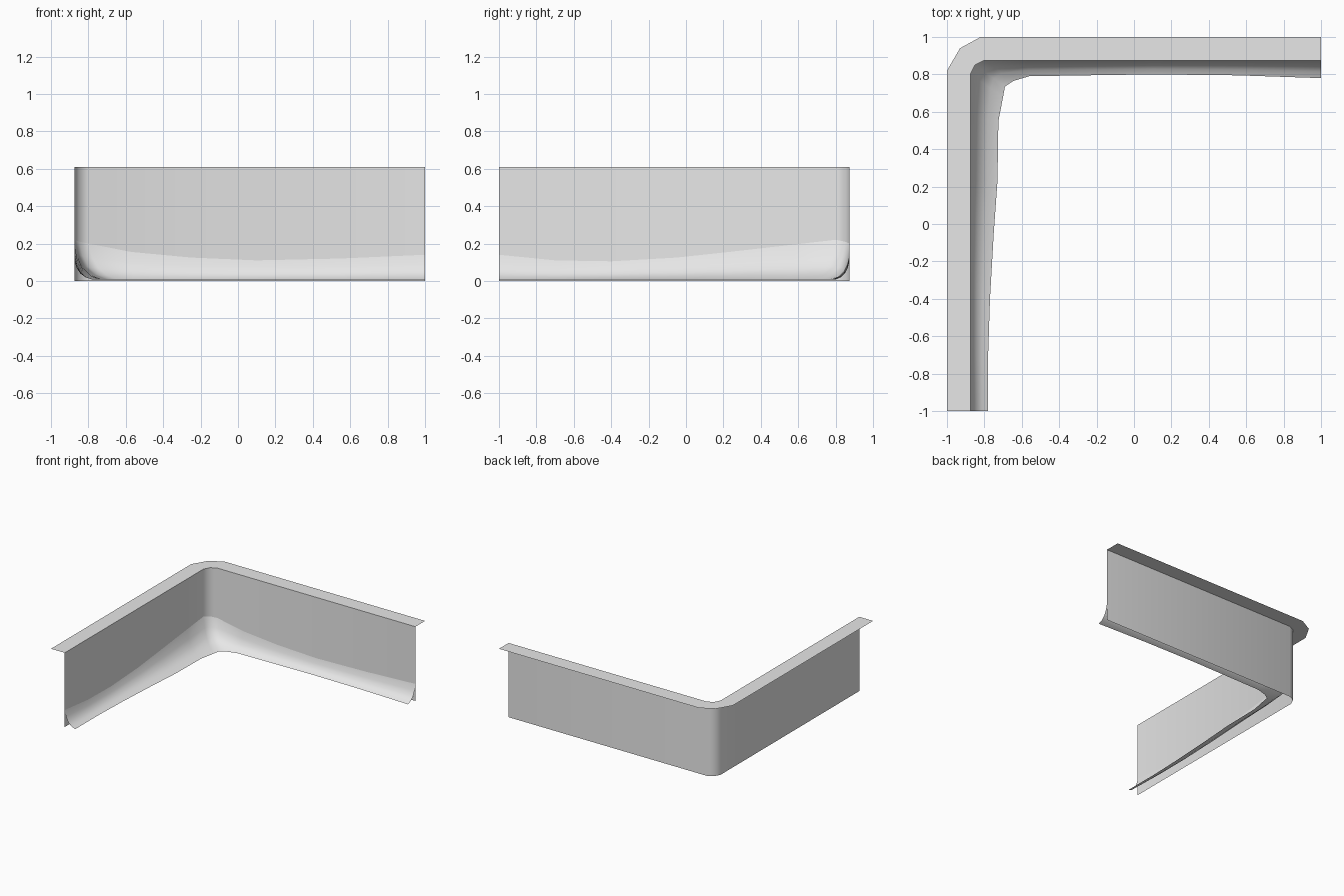
import bpy
import bmesh
import math
from mathutils import Vector

cube = bpy.data.objects.get("Cube")
if cube:
    bpy.data.objects.remove(cube, do_unlink=True)

TOP = 0.61

grey = bpy.data.materials.new("pale grey")
grey.use_nodes = True
colour = (0.8, 0.8, 0.8, 1)
grey.diffuse_color = colour
grey.node_tree.nodes["Principled BSDF"].inputs["Base Color"].default_value = colour


def loft(name, rows):
    """Skin a sheet between matching rows of points."""
    bm = bmesh.new()
    grid = [[bm.verts.new(p) for p in row] for row in rows]
    for a, b in zip(grid, grid[1:]):
        for i in range(len(a) - 1):
            bm.faces.new((a[i], a[i + 1], b[i + 1], b[i]))
    mesh = bpy.data.meshes.new(name)
    bm.to_mesh(mesh)
    bm.free()
    mesh.materials.append(grey)
    obj = bpy.data.objects.new(name, mesh)
    bpy.context.collection.objects.link(obj)
    bpy.ops.object.select_all(action='DESELECT')
    obj.select_set(True)
    bpy.context.view_layer.objects.active = obj
    bpy.ops.object.shade_smooth_by_angle(angle=math.radians(50))
    return obj


def level(path, z):
    return [Vector((x, y, z)) for x, y in path]


# L-shaped wall with a rounded corner
wall_path = [(1, 0.875), (-0.8, 0.875), (-0.85, 0.85), (-0.875, 0.8), (-0.875, -1)]
loft("wall", [level(wall_path, TOP), level(wall_path, 0)])

# Flat ledge running outwards from the top of the wall
ledge_path = [(1, 1), (-0.82, 1), (-0.93, 0.94), (-1, 0.82), (-1, -1)]
loft("top_ledge", [level(ledge_path, TOP), level(wall_path, TOP)])

# Banked skirt: wall point, height on the wall, foot point
stations = [
    ((1, 0.875), 0.14, (1, 0.78)),
    ((0.55, 0.875), 0.12, (0.55, 0.795)),
    ((0.1, 0.875), 0.11, (0.1, 0.8)),
    ((-0.25, 0.875), 0.125, (-0.25, 0.795)),
    ((-0.57, 0.875), 0.155, (-0.56, 0.79)),
    ((-0.8, 0.875), 0.2, (-0.645, 0.765)),
    ((-0.85, 0.85), 0.21, (-0.69, 0.735)),
    ((-0.875, 0.8), 0.22, (-0.7, 0.68)),
    ((-0.875, 0.58), 0.195, (-0.725, 0.55)),
    ((-0.875, 0.23), 0.155, (-0.73, 0.23)),
    ((-0.875, -0.05), 0.125, (-0.75, -0.05)),
    ((-0.875, -0.4), 0.105, (-0.77, -0.4)),
    ((-0.875, -0.7), 0.11, (-0.78, -0.7)),
    ((-0.875, -1), 0.14, (-0.78, -1)),
]
# Concave section: share of reach, share of height
section = [(0, 1), (0.13, 0.62), (0.33, 0.32), (0.62, 0.12), (1, 0)]
FOOT = 0.008
rows = []
for reach, rise in section:
    row = []
    for wall, height, foot in stations:
        p = Vector(wall).lerp(Vector(foot), reach)
        row.append((p.x, p.y, FOOT + (height - FOOT) * rise))
    rows.append(row)
loft("banked_skirt", rows)
